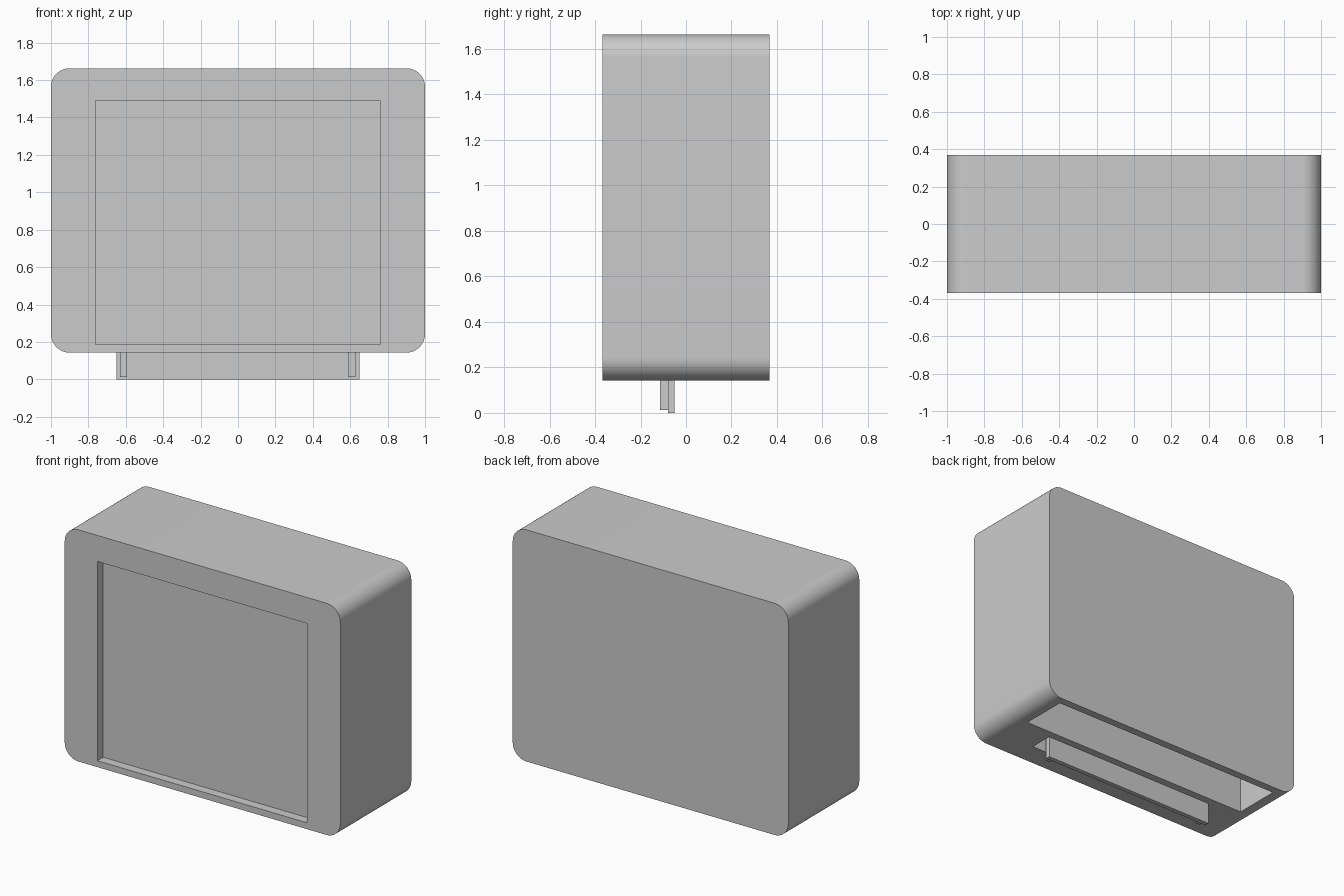
import bpy
import bmesh

# Remove the default cube only
cube = bpy.data.objects.get("Cube")
if cube:
    bpy.data.objects.remove(cube, do_unlink=True)

# Single flat material
grey = bpy.data.materials.new("light grey")
grey.use_nodes = True
grey.diffuse_color = (0.6, 0.6, 0.6, 1)
grey.node_tree.nodes["Principled BSDF"].inputs["Base Color"].default_value = (0.6, 0.6, 0.6, 1)


def box(name, x, y, z, corner=0):
    """Box from (min, max) ranges; corner rounds the edges that run along y."""
    bm = bmesh.new()
    bmesh.ops.create_cube(bm, size=1)
    for v in bm.verts:
        v.co = [r[0] if c < 0 else r[1] for c, r in zip(v.co, (x, y, z))]
    if corner:
        edges = [e for e in bm.edges
                 if abs(e.verts[0].co.y - e.verts[1].co.y) > 0.1]
        bmesh.ops.bevel(bm, geom=edges, offset=corner, segments=16,
                        profile=0.5, affect='EDGES')
    bmesh.ops.recalc_face_normals(bm, faces=bm.faces)
    mesh = bpy.data.meshes.new(name)
    bm.to_mesh(mesh)
    bm.free()
    mesh.materials.append(grey)
    obj = bpy.data.objects.new(name, mesh)
    bpy.context.collection.objects.link(obj)
    return obj


def select_only(obj):
    bpy.ops.object.select_all(action='DESELECT')
    obj.select_set(True)
    bpy.context.view_layer.objects.active = obj


def cut(target, cutter):
    """Subtract the cutter from the target, then discard it."""
    cutter.hide_render = True
    mod = target.modifiers.new("cut", 'BOOLEAN')
    mod.operation = 'DIFFERENCE'
    mod.solver = 'EXACT'
    mod.object = cutter
    select_only(target)
    bpy.ops.object.modifier_apply(modifier=mod.name)
    bpy.data.objects.remove(cutter, do_unlink=True)


# Rounded housing
BOTTOM, TOP, DEPTH = 0.143, 1.663, 0.368
housing = box("housing", (-1, 1), (-DEPTH, DEPTH), (BOTTOM, TOP), corner=0.1)

# Shallow window recess in the front
cut(housing, box("window_cutter", (-0.763, 0.76), (-0.5, -0.308), (0.185, 1.492)))

# Large rear compartment and narrow card slot, both open underneath
cut(housing, box("compartment_cutter", (-0.87, 0.87), (0, 0.315), (0, 1.5)))
cut(housing, box("slot_cutter", (-0.65, 0.65), (-0.21, -0.05), (0, 1.45)))

select_only(housing)
bpy.ops.object.shade_smooth_by_angle()

# Card hanging out of the slot, with a thin rail near each end
box("card", (-0.65, 0.65), (-0.08, -0.05), (0, 1.45))
for side, (x0, x1) in (("right", (-0.632, -0.593)), ("left", (0.588, 0.627))):
    box(side + "_rail", (x0, x1), (-0.115, -0.08), (0.012, 1.45))
